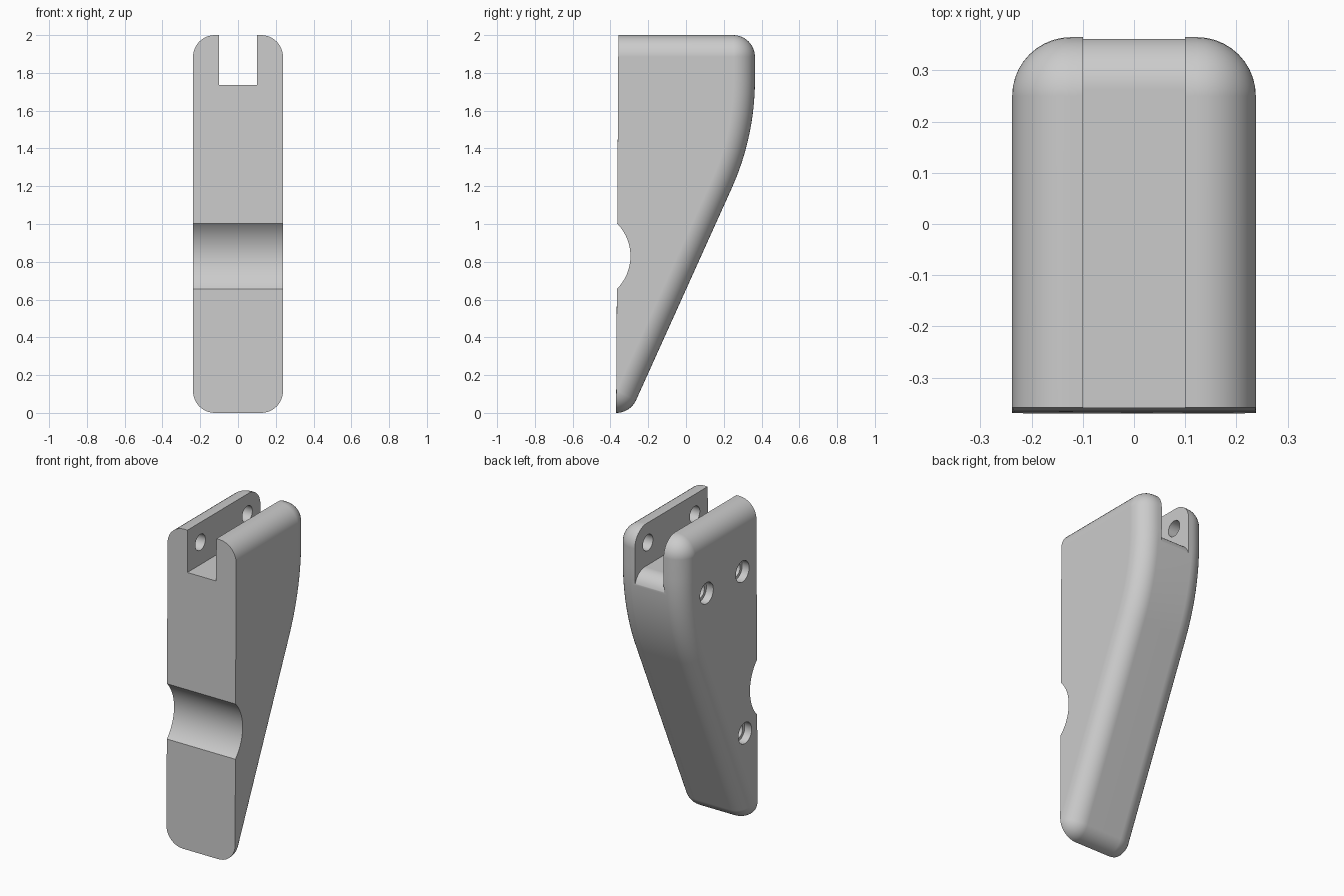
import bpy
import bmesh
from math import sin, cos, pi, radians
from mathutils import Matrix

if "Cube" in bpy.data.objects:
    bpy.data.objects.remove(bpy.data.objects["Cube"], do_unlink=True)

HALF, R = 0.238, 0.115      # half width, edge rounding radius
SLOPE = 0.4257              # lean of the back face in radians

grey = bpy.data.materials.new("plain_grey")
grey.use_nodes = True
COLOUR = (0.6, 0.6, 0.6, 1)
grey.diffuse_color = COLOUR
grey.node_tree.nodes["Principled BSDF"].inputs["Base Color"].default_value = COLOUR


def make_object(name, bm):
    bmesh.ops.recalc_face_normals(bm, faces=bm.faces)
    mesh = bpy.data.meshes.new(name)
    bm.to_mesh(mesh)
    bm.free()
    mesh.materials.append(grey)
    obj = bpy.data.objects.new(name, mesh)
    bpy.context.collection.objects.link(obj)
    return obj


def sweep(start, end, steps):
    return [start + (end - start) * i / steps for i in range(steps + 1)]


def front_y(z):
    return -0.358 - 0.006 * (2 - z)


def outline(rho):
    """Side profile (y, z): a core curve pushed outwards by rho."""
    pts = [(0, 2 - R + rho)]
    pts += [(0.25 + rho * cos(a), 2 - R + rho * sin(a)) for a in sweep(pi / 2, 0, 10)]
    big = 1.4 - R + rho
    pts += [(-1.035 + big * cos(a), 1.763 + big * sin(a)) for a in sweep(0, -SLOPE, 16)]
    pts += [(-0.369 + rho * cos(a), R + rho * sin(a)) for a in sweep(-SLOPE, -pi / 2, 9)]
    for i in (0, -1):
        pts[i] = (front_y(pts[i][1]), pts[i][1])
    return pts


# Body: profile rings from one side to the other, rounded into both sides
bm = bmesh.new()
rings = []
for side in (-1, 1):
    angles = sweep(pi / 2, 0, 10) if side < 0 else sweep(0, pi / 2, 10)
    for a in angles:
        x = side * (HALF - R + R * sin(a))
        rings.append([bm.verts.new((x, y, z)) for y, z in outline(R * cos(a))])
for r0, r1 in zip(rings, rings[1:]):
    for i in range(len(r0) - 1):
        bm.faces.new((r0[i], r0[i + 1], r1[i + 1], r1[i]))
bm.faces.new(rings[0])
bm.faces.new(rings[-1])
bm.faces.new([r[0] for r in rings] + [r[-1] for r in reversed(rings)])
bmesh.ops.remove_doubles(bm, verts=bm.verts, dist=0.0006)
bmesh.ops.dissolve_degenerate(bm, edges=bm.edges, dist=0.0001)
body = make_object("handle_body", bm)


def cut(cutter):
    cutter.hide_render = True
    mod = body.modifiers.new("cut", "BOOLEAN")
    mod.operation, mod.solver, mod.object = "DIFFERENCE", "EXACT", cutter
    bpy.context.view_layer.objects.active = body
    bpy.ops.object.modifier_apply(modifier=mod.name)
    bpy.data.objects.remove(cutter, do_unlink=True)


def cut_cylinder(y, z, radius, x0, x1, sides=32):
    bm = bmesh.new()
    place = Matrix.Translation(((x0 + x1) / 2, y, z)) @ Matrix.Rotation(radians(90), 4, "Y")
    bmesh.ops.create_cone(bm, cap_ends=True, segments=sides, radius1=radius,
                          radius2=radius, depth=x1 - x0, matrix=place)
    cut(make_object("hole_cutter", bm))


# Finger groove across the front
cut_cylinder(-0.54, 0.83, 0.246, -1, 1, 96)

# Top slot, its floor rounding down over the back
bm = bmesh.new()
slot = [(-0.6, 2.2), (-0.6, 1.735)]
slot += [(0.265 + 0.1 * cos(a), 1.635 + 0.1 * sin(a)) for a in sweep(pi / 2, 0, 10)]
slot += [(0.6, 1.635), (0.6, 2.2)]
face = bm.faces.new([bm.verts.new((-0.1, y, z)) for y, z in slot])
moved = bmesh.ops.extrude_face_region(bm, geom=[face])["geom"]
bmesh.ops.translate(bm, vec=(0.2, 0, 0),
                    verts=[v for v in moved if isinstance(v, bmesh.types.BMVert)])
cut(make_object("slot_cutter", bm))

# Blind pin holes in the slot walls
for y in (-0.23, 0.235):
    cut_cylinder(y, 1.875, 0.05, -0.18, 0.18)

# Stepped screw holes in the right side
for y, z in ((-0.22, 1.61), (0.135, 1.61), (-0.245, 0.587)):
    cut_cylinder(y, z, 0.066, -0.4, -0.19)
    cut_cylinder(y, z, 0.046, -0.4, 0.1)

# Smooth curves, crisp edges
bpy.ops.object.select_all(action="DESELECT")
body.select_set(True)
bpy.context.view_layer.objects.active = body
bpy.ops.object.shade_smooth_by_angle(angle=radians(30))
weighted = body.modifiers.new("weighted_normals", "WEIGHTED_NORMAL")
weighted.keep_sharp = True
